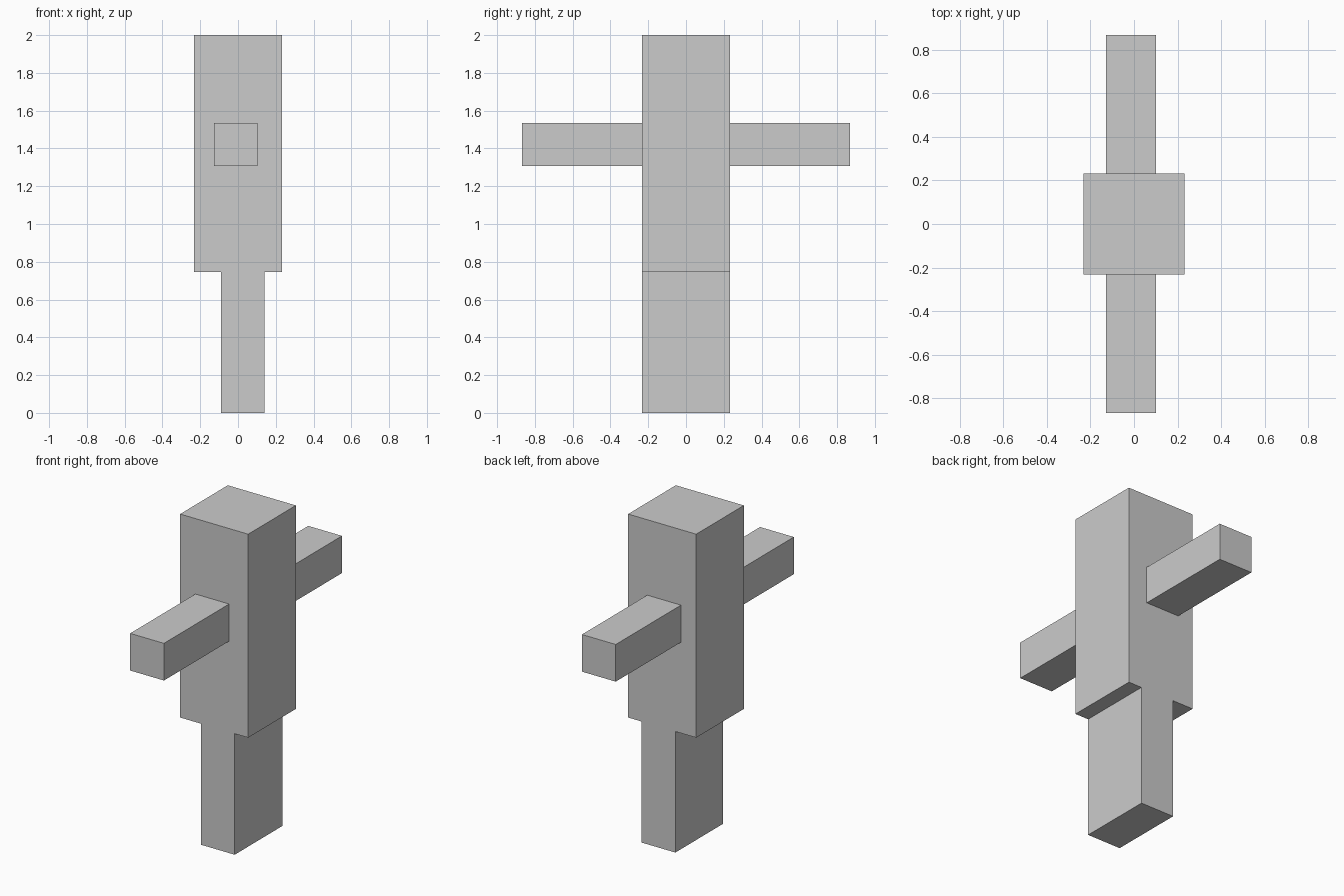
import bpy

if "Cube" in bpy.data.objects:
    bpy.data.objects.remove(bpy.data.objects["Cube"])


def box(name, x, y, z):
    """Add a box spanning the given (min, max) ranges."""
    spans = (x, y, z)
    bpy.ops.mesh.primitive_cube_add(size=1, location=[(a + b) / 2 for a, b in spans])
    obj = bpy.context.object
    obj.name = name
    obj.scale = [b - a for a, b in spans]
    bpy.ops.object.transform_apply(location=False, rotation=False, scale=True)
    return obj


HALF = 0.232      # half width of the torso
HIP = 0.746       # height where the torso meets the legs
REACH = 0.867     # distance from the centre to the arm ends

# Tall torso and head block
box("torso", (-HALF, HALF), (-HALF, HALF), (HIP, 2.0))

# Narrow leg block, set slightly towards +x
box("legs", (-0.09, 0.14), (-HALF, HALF), (0.0, HIP))

# Arms straight out to the front and back, set slightly towards -x
box("front_arm", (-0.128, 0.102), (-REACH, -HALF), (1.306, 1.535))
box("back_arm", (-0.128, 0.102), (HALF, REACH), (1.306, 1.535))
